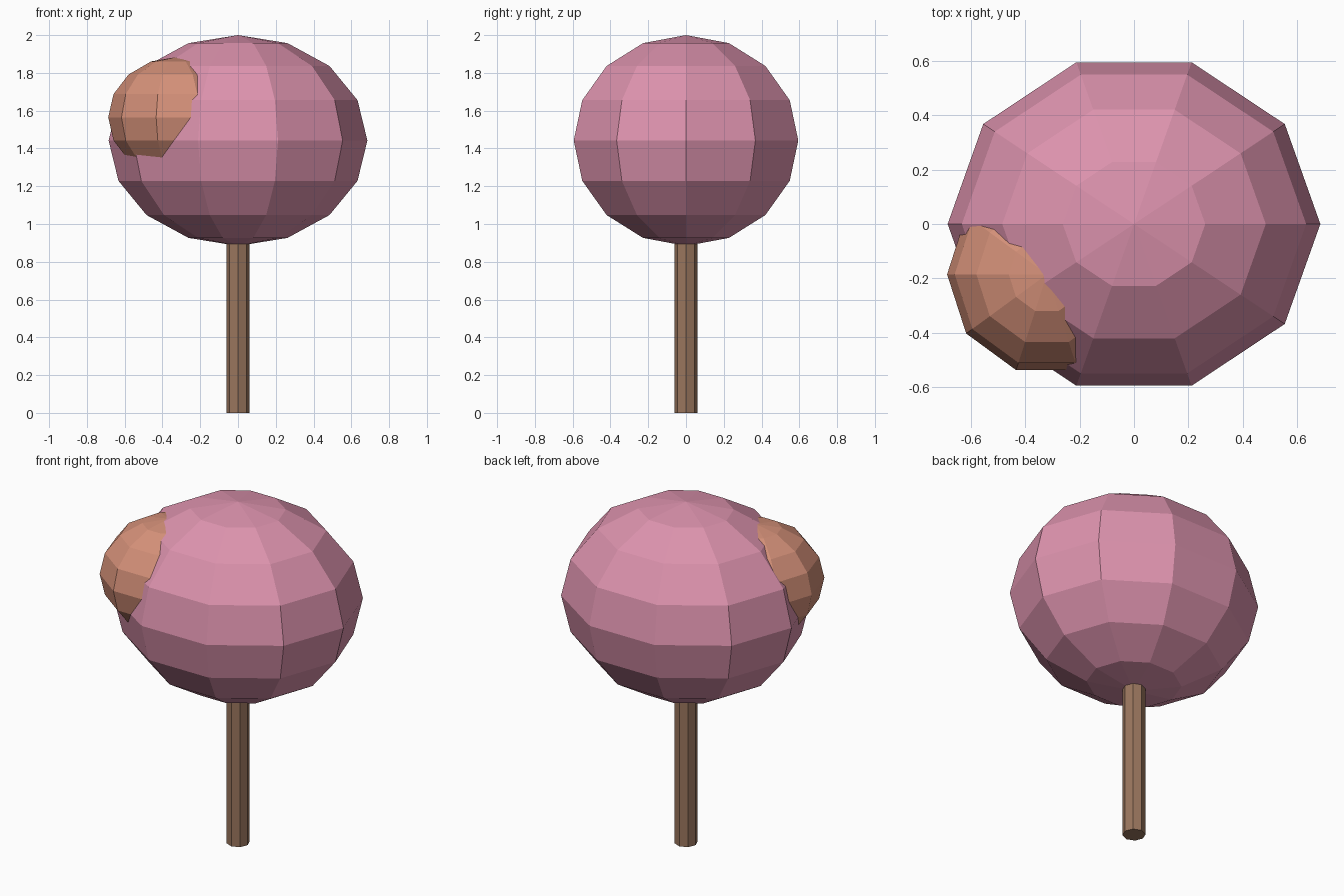
import bpy, bmesh, math
from mathutils import Vector

if "Cube" in bpy.data.objects:
    bpy.data.objects.remove(bpy.data.objects["Cube"])


def finish(name, bm, color):
    bmesh.ops.recalc_face_normals(bm, faces=bm.faces)
    mesh = bpy.data.meshes.new(name)
    bm.to_mesh(mesh)
    bm.free()
    mat = bpy.data.materials.new(name + "_color")
    mat.diffuse_color = (*color, 1)
    mat.use_nodes = True
    mat.node_tree.nodes["Principled BSDF"].inputs["Base Color"].default_value = mat.diffuse_color
    mesh.materials.append(mat)
    obj = bpy.data.objects.new(name, mesh)
    bpy.context.collection.objects.link(obj)
    return obj


def ball(name, center, radii, color, segments=10, rings=8):
    # half-circle profile in the XZ plane, spun around Z
    bm = bmesh.new()
    pts = [bm.verts.new((math.sin(math.pi * i / rings), 0, math.cos(math.pi * i / rings)))
           for i in range(rings + 1)]
    edges = [bm.edges.new(pair) for pair in zip(pts, pts[1:])]
    bmesh.ops.spin(bm, geom=pts + edges, cent=(0, 0, 0), axis=(0, 0, 1),
                   angle=math.tau, steps=segments)
    bmesh.ops.remove_doubles(bm, verts=bm.verts, dist=1e-4)
    bmesh.ops.scale(bm, vec=Vector(radii), verts=bm.verts)
    bmesh.ops.translate(bm, vec=Vector(center), verts=bm.verts)
    return finish(name, bm, color)


# Trunk: eight-sided post running up into the canopy
bm = bmesh.new()
bmesh.ops.create_cone(bm, cap_ends=True, segments=8, radius1=0.062, radius2=0.062, depth=1.1)
bmesh.ops.translate(bm, vec=Vector((0, 0, 0.55)), verts=bm.verts)
finish("trunk", bm, (0.32, 0.18, 0.11))

# Main canopy and the smaller side clump
ball("canopy", (0, 0, 1.442), (0.685, 0.625, 0.558), (0.72, 0.29, 0.42))
ball("side_clump", (-0.32, -0.185, 1.565), (0.367, 0.37, 0.32), (0.66, 0.28, 0.19))
